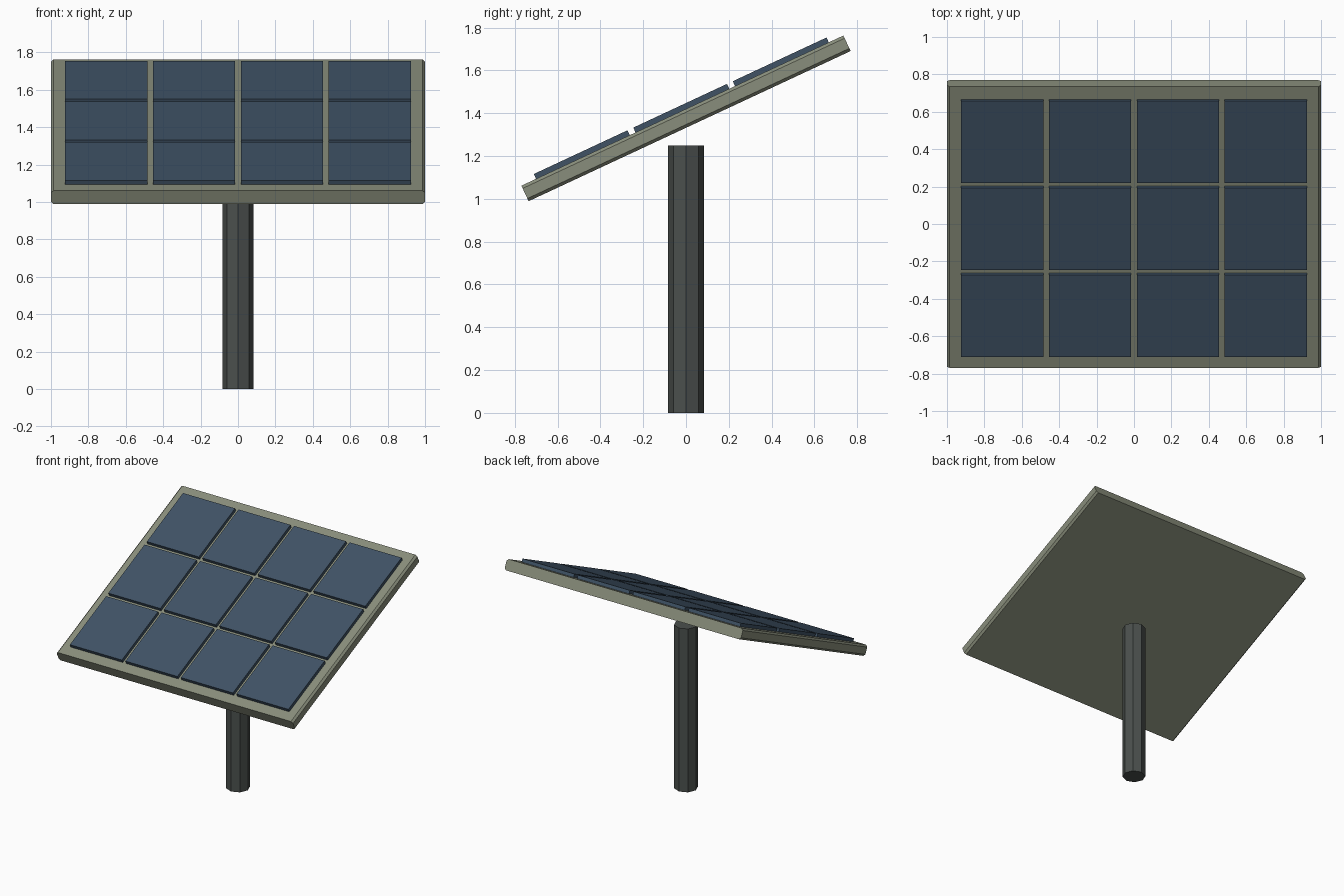
import bpy, bmesh
from math import radians
from mathutils import Matrix

if "Cube" in bpy.data.objects:
    bpy.data.objects.remove(bpy.data.objects["Cube"])

TILT = Matrix.Translation((0, 0, 1.376)) @ Matrix.Rotation(radians(25), 4, 'X')
W, L, T, C = 2.0, 1.66, 0.08, 0.014      # frame width, length, thickness, chamfer


def material(name, rgb):
    m = bpy.data.materials.new(name)
    m.diffuse_color = (*rgb, 1)
    m.use_nodes = True
    m.node_tree.nodes["Principled BSDF"].inputs["Base Color"].default_value = m.diffuse_color
    return m


def add_object(name, bm, mat, matrix=Matrix()):
    bmesh.ops.recalc_face_normals(bm, faces=bm.faces[:])
    me = bpy.data.meshes.new(name)
    bm.to_mesh(me)
    bm.free()
    me.materials.append(mat)
    ob = bpy.data.objects.new(name, me)
    ob.matrix_world = matrix
    bpy.context.collection.objects.link(ob)
    return ob


frame_mat = material("frame_grey_green", (0.25, 0.27, 0.20))
cell_mat = material("cell_blue", (0.05, 0.085, 0.13))
pole_mat = material("pole_dark", (0.07, 0.08, 0.075))

# Post: eight-sided column
bm = bmesh.new()
bmesh.ops.create_cone(bm, cap_ends=True, segments=8, radius1=0.084, radius2=0.084,
                      depth=1.25, matrix=Matrix.Translation((0, 0, 0.625)))
add_object("post", bm, pole_mat)

# Backing frame: slab with chamfered long side edges, tilted
bm = bmesh.new()
bmesh.ops.create_cube(bm, size=1, matrix=Matrix.Diagonal((W, L, T, 1)))
side_edges = [e for e in bm.edges
              if abs(e.verts[0].co.y - e.verts[1].co.y) > 1]
bmesh.ops.bevel(bm, geom=side_edges, offset=C, segments=1, affect='EDGES')
add_object("panel_frame", bm, frame_mat, TILT)

# Solar cells: 4 x 3 grid of thin tiles set into the frame
for col in range(4):
    for row in range(3):
        bm = bmesh.new()
        bmesh.ops.create_cube(bm, size=1, matrix=Matrix.Diagonal((0.44, 0.483, 0.03, 1)))
        pos = Matrix.Translation(((col - 1.5) * 0.47, (row - 1) * 0.513, 0.05))
        add_object(f"solar_cell_{col + 1}_{row + 1}", bm, cell_mat, TILT @ pos)
